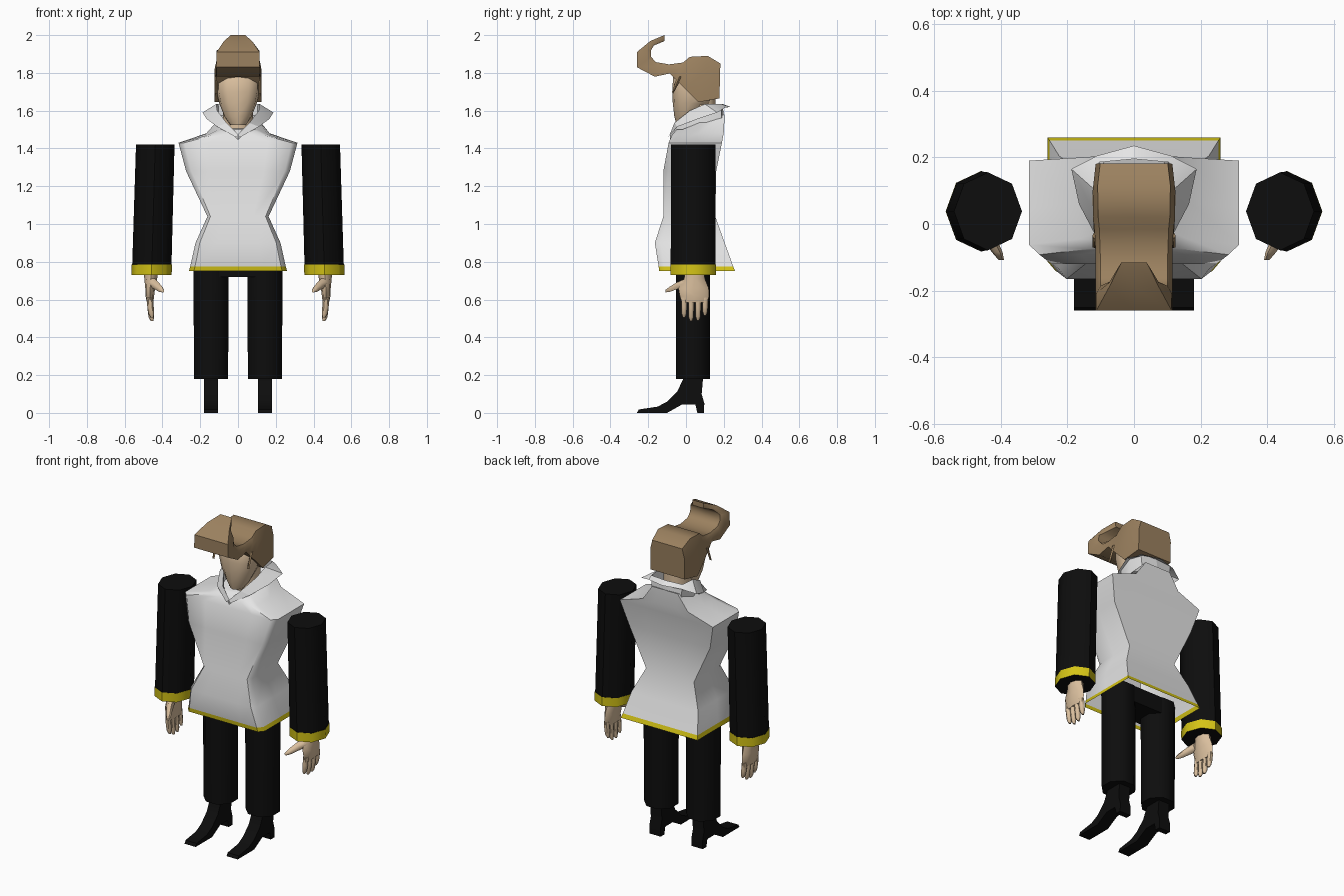
import bpy, bmesh, math
from mathutils import Vector

if "Cube" in bpy.data.objects:
    bpy.data.objects.remove(bpy.data.objects["Cube"])


def material(name, rgb):
    m = bpy.data.materials.new(name)
    m.diffuse_color = (*rgb, 1)
    m.use_nodes = True
    m.node_tree.nodes["Principled BSDF"].inputs["Base Color"].default_value = m.diffuse_color
    return m


WHITE = material("jacket white", (0.78, 0.78, 0.78))
BLACK = material("cloth black", (0.004, 0.004, 0.004))
YELLOW = material("trim yellow", (0.66, 0.55, 0.008))
SKIN = material("skin", (0.70, 0.52, 0.34))
HAIR = material("hair brown", (0.33, 0.22, 0.115))


def loft(name, rings, mats, caps=(True, True), closed=True, mirror=False, rule=None, angle=40):
    """Skin a list of equal-length point rings into one object."""
    bm = bmesh.new()
    vs = [[bm.verts.new(p) for p in r] for r in rings]
    n = len(rings[0])
    for a, b in zip(vs, vs[1:]):
        for i in range(n if closed else n - 1):
            j = (i + 1) % n
            bm.faces.new((a[i], a[j], b[j], b[i]))
    if caps[0]:
        bm.faces.new(vs[0])
    if caps[1]:
        bm.faces.new(vs[-1])
    bmesh.ops.recalc_face_normals(bm, faces=bm.faces)
    bm.normal_update()
    if rule:
        for f in bm.faces:
            f.material_index = rule(f)
    me = bpy.data.meshes.new(name)
    bm.to_mesh(me)
    bm.free()
    for m in mats:
        me.materials.append(m)
    ob = bpy.data.objects.new(name, me)
    bpy.context.collection.objects.link(ob)
    bpy.ops.object.select_all(action='DESELECT')
    ob.select_set(True)
    bpy.context.view_layer.objects.active = ob
    bpy.ops.object.shade_smooth_by_angle(angle=math.radians(angle))
    if mirror:
        mod = ob.modifiers.new("mirror", 'MIRROR')
        mod.use_axis = (True, False, False)
        mod.use_mirror_merge = False
    return ob


def oval(c, r1, r2, n=8, turn=0.0, axis='Z'):
    pts = []
    for i in range(n):
        t = 2 * math.pi * (i + turn) / n
        a, b = r1 * math.cos(t), r2 * math.sin(t)
        pts.append(Vector(c) + (Vector((a, b, 0)) if axis == 'Z' else Vector((a, 0, b))))
    return pts


def both_sides(half):
    """Full ring from a half ring whose first and last points lie on x = 0."""
    return half + [(-x, y, z) for x, y, z in half[-2:0:-1]]


# Jacket: boxy sections (z front, z back, half width, y front, y back, corner width)
def jacket_ring(zf, zb, w, yf, yb, c):
    ym, zm = (yf + yb) / 2, (zf + zb) / 2
    return both_sides([(0, yf, zf), (w * c * .5, yf, zf), (w * c * .9, yf, zf),
                       (w * (c + 1) / 2, yf + .03, zf), (w, ym, zm), (w * c, yb, zb),
                       (w * c * .5, yb, zb), (0, yb, zb)])


jacket = [(.75, .75, .26, -.142, .26, 1), (.775, .775, .253, -.145, .25, 1),
          (.9, .9, .225, -.165, .205, 1), (1.04, 1.04, .162, -.12, .155, 1),
          (1.28, 1.28, .275, -.12, .16, 1), (1.43, 1.43, .315, -.092, .19, 1),
          (1.47, 1.485, .17, -.075, .2, .9), (1.5, 1.58, .115, -.05, .205, .75)]
loft("jacket", [jacket_ring(*s) for s in jacket], [WHITE, YELLOW], caps=(False, True),
     rule=lambda f: int(f.calc_center_median().z < .775), angle=50)

# Flared collar: base, fold and outer edge, from front centre to back centre
base = [(0, -.085, 1.43), (.05, -.06, 1.48), (.11, .02, 1.51), (.12, .1, 1.53),
        (.1, .19, 1.55), (0, .2, 1.56)]
fold = [(0, -.085, 1.475), (.06, -.062, 1.535), (.11, .02, 1.6), (.115, .1, 1.635),
        (.105, .185, 1.635), (0, .195, 1.635)]
edge = [(.012, -.095, 1.46), (.11, -.045, 1.515), (.165, .06, 1.555), (.188, .165, 1.59),
        (.11, .205, 1.615), (0, .235, 1.62)]
loft("collar", [base, fold, edge], [WHITE], caps=(False, False), closed=False,
     mirror=True, angle=30)

# Sleeves with cuffs
sleeve = [(1.42, .438, .102, .117), (.785, .456, .104, .119), (.785, .457, .107, .121),
          (.73, .458, .107, .121)]
loft("sleeves", [oval((x, .038, z), rx, ry) for z, x, rx, ry in sleeve], [BLACK, YELLOW],
     mirror=True, angle=50,
     rule=lambda f: int(f.calc_center_median().z < .78 and f.normal.z > -.5))

# Hands: palm, four fingers, thumb
palm = [(.76, .46, .045, .038, .05), (.71, .462, .045, .034, .055), (.66, .465, .04, .026, .08),
        (.62, .467, .045, .023, .078), (.585, .465, .045, .017, .068)]
loft("palms", [oval((x, y, z), rx, ry) for z, x, y, rx, ry in palm], [SKIN], mirror=True, angle=60)
for i, tip in enumerate((.505, .487, .49, .515)):
    y = -.01 + i * .037
    rows = [(.61, .017), (.56, .017), (tip + .02, .015), (tip, .007)]
    loft(f"finger_{i + 1}", [oval((.467 - k * .004, y, z), r, r, 6) for k, (z, r) in enumerate(rows)],
         [SKIN], mirror=True, angle=60)
thumb = [(.455, 0, .69, .026), (.43, -.05, .672, .021), (.41, -.085, .655, .016),
         (.398, -.108, .645, .008)]
loft("thumbs", [oval((x, y, z), r, r, 6, axis='Y') for x, y, z, r in thumb], [SKIN],
     mirror=True, angle=60)

# Trousers
k = 1 / math.cos(math.pi / 8)
loft("trouser_legs", [oval((.1425, .036, z), r * k, .09 * k, 8, .5)
                      for z, r in ((.18, .09), (.82, .094))], [BLACK], mirror=True, angle=50)
loft("trouser_hips", [[(-.15, -.05, z), (.15, -.05, z), (.15, .122, z), (-.15, .122, z)]
                      for z in (.72, .82)], [BLACK])

# Pointed heeled shoes: side profile pushed across the foot
shoe = [(-.26, 0), (-.25, .018), (-.15, .033), (-.1, .06), (-.045, .115), (-.015, .18),
        (-.015, .26), (.09, .26), (.09, .18), (.083, .1), (.097, .05), (.095, 0), (.06, 0),
        (.05, .045), (-.02, .045), (-.1, 0)]
loft("shoes", [[(x, y, z) for y, z in shoe] for x in (.105, .18)], [BLACK], mirror=True, angle=30)


# Head and neck
def head_ring(z, w, yf, yb):
    return both_sides([(0, yf, z), (w * .5, yf + .008, z), (w * .9, yf + .035, z),
                       (w, (yf + yb) / 2, z), (w * .7, yb, z), (0, yb, z)])


head = [(1.525, .042, -.05, 0), (1.57, .072, -.062, .06), (1.64, .1, -.07, .12),
        (1.70, .113, -.073, .15), (1.78, .116, -.068, .15), (1.83, .1, -.03, .13)]
loft("head", [head_ring(*s) for s in head], [SKIN], angle=60)
loft("neck", [oval((0, .075, z), .08, .085, 10) for z in (1.45, 1.68)], [SKIN])

# Hair: one swept block from nape to curled quiff (top y z, bottom y z, half width)
hair = [(.182, 1.85, .177, 1.665, .115), (.115, 1.89, .065, 1.645, .124),
        (.02, 1.885, .0, 1.71, .122), (-.015, 1.855, -.05, 1.76, .118),
        (-.09, 1.845, -.085, 1.797, .115), (-.16, 1.857, -.165, 1.78, .115),
        (-.185, 1.885, -.26, 1.83, .115), (-.185, 1.92, -.26, 1.91, .113),
        (-.17, 1.945, -.19, 1.968, .075), (-.115, 1.968, -.115, 2.0, .038)]
rings = []
for ty, tz, by, bz, w in hair:
    my, mz = ty * .7 + by * .3, tz * .7 + bz * .3
    rings.append(both_sides([(0, ty, tz), (w * .88, ty, tz), (w, my, mz), (w, by, bz), (0, by, bz)]))
loft("hair", rings, [HAIR], angle=45)

# Loose strands beside the face
strand = [(-.035, 1.78, .012), (-.055, 1.73, .009), (-.07, 1.69, .002)]
loft("side_strands", [oval((.118, y, z), .007, r, 4) for y, z, r in strand], [HAIR], mirror=True)
